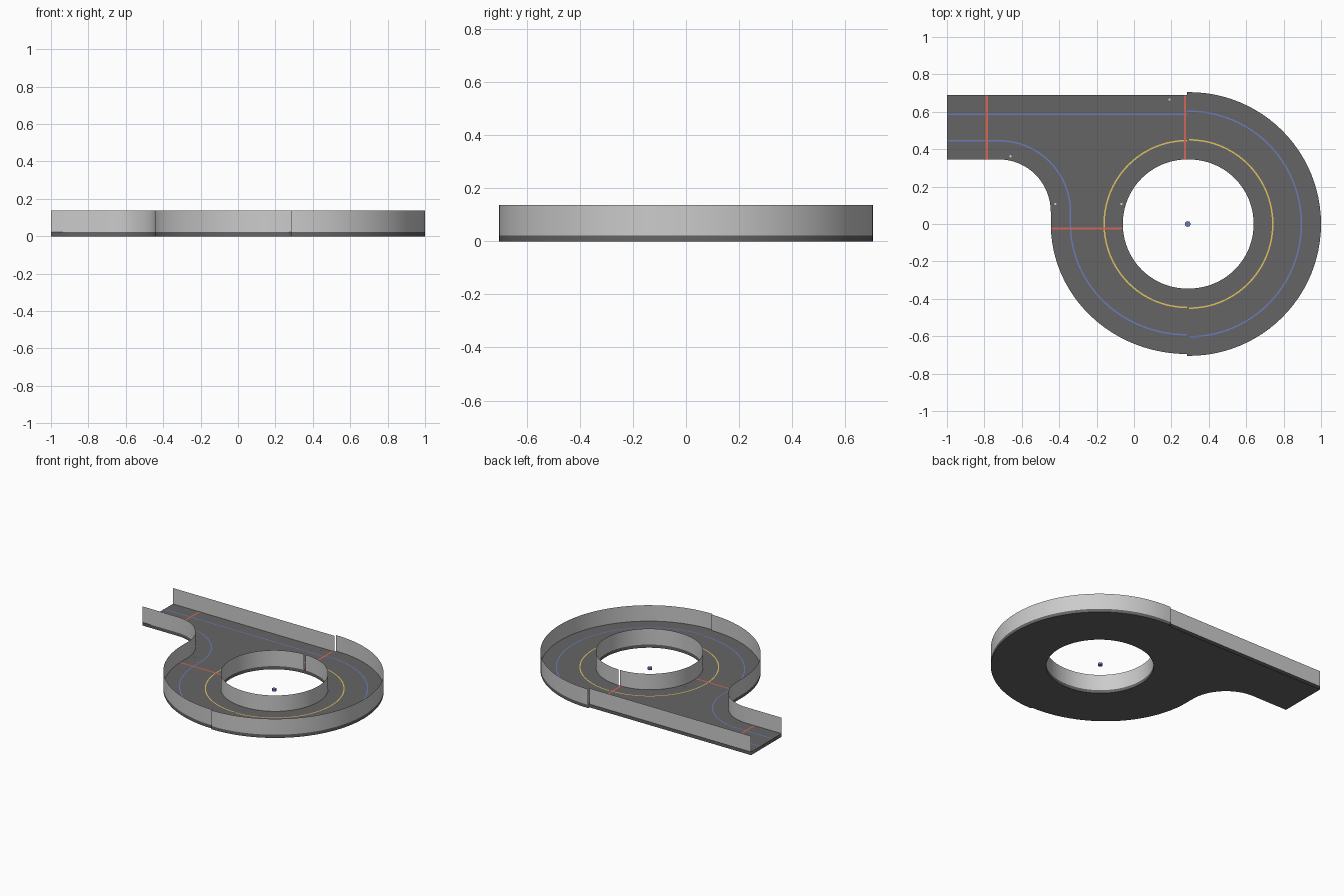
import bpy, bmesh
from math import sin, cos, pi, radians
from mathutils import Vector

if "Cube" in bpy.data.objects:
    bpy.data.objects.remove(bpy.data.objects["Cube"])

FLOOR, TOP = 0.023, 0.137      # road surface and wall top heights
XL, XR = 0.283, 0.295          # centres of left and right loop halves


def material(name, rgb):
    m = bpy.data.materials.new(name)
    m.diffuse_color = (*rgb, 1)
    m.use_nodes = True
    m.node_tree.nodes["Principled BSDF"].inputs["Base Color"].default_value = m.diffuse_color
    return m


asphalt = material("asphalt", (0.13, 0.13, 0.13))
blue = material("blue_paint", (0.15, 0.2, 0.5))
yellow = material("yellow_paint", (0.75, 0.55, 0.12))
red = material("red_paint", (0.65, 0.13, 0.1))
pale = material("pale_marker", (0.7, 0.7, 0.65))


def arc(cx, cy, rx, ry, a0, a1, n):
    return [(cx + rx * cos(radians(a0 + (a1 - a0) * i / n)),
             cy + ry * sin(radians(a0 + (a1 - a0) * i / n))) for i in range(n + 1)]


def finish(name, bm, mat=None, smooth=False):
    me = bpy.data.meshes.new(name)
    bm.to_mesh(me)
    bm.free()
    ob = bpy.data.objects.new(name, me)
    bpy.context.collection.objects.link(ob)
    if mat:
        me.materials.append(mat)
    if smooth:
        bpy.ops.object.select_all(action='DESELECT')
        ob.select_set(True)
        bpy.context.view_layer.objects.active = ob
        bpy.ops.object.shade_smooth_by_angle(angle=radians(30))
    return ob


def strip(name, left, right, mat=None, smooth=False):
    """Quad strip between two matching rows of points."""
    bm = bmesh.new()
    a = [bm.verts.new(p) for p in left]
    b = [bm.verts.new(p) for p in right]
    for i in range(len(a) - 1):
        bm.faces.new((a[i], a[i + 1], b[i + 1], b[i]))
    return finish(name, bm, mat, smooth)


def wall(name, path):
    strip(name, [(x, y, FLOOR) for x, y in path], [(x, y, TOP) for x, y in path], None, True)


def stripe(name, path, width, mat, lift=0.0015):
    left, right = [], []
    for i, p in enumerate(path):
        d = Vector(path[min(i + 1, len(path) - 1)]) - Vector(path[max(i - 1, 0)])
        n = Vector((-d.y, d.x)).normalized() * width / 2
        left.append((p[0] - n.x, p[1] - n.y, FLOOR + lift))
        right.append((p[0] + n.x, p[1] + n.y, FLOOR + lift))
    strip(name, left, right, mat)


def disc(name, x, y, r, z0, z1, mat):
    bm = bmesh.new()
    bmesh.ops.create_cone(bm, cap_ends=True, segments=12, radius1=r, radius2=r, depth=z1 - z0)
    bmesh.ops.translate(bm, verts=bm.verts, vec=(x, y, (z0 + z1) / 2))
    finish(name, bm, mat)


# Edge paths
approach = [(-1, 0.345)] + arc(-0.72, 0.065, 0.275, 0.28, 90, 0, 16)
left_outer = arc(XL, 0, 0.728, 0.695, 180, 270, 24)
right_outer = [(XL, -0.705)] + arc(XR, 0, 0.705, 0.705, -90, 90, 48) + [(XL, 0.705)]
straight = [(XL, 0.69), (-1, 0.69)]
left_hole = arc(XL, 0, 0.343, 0.345, 270, 90, 40)
right_hole = arc(XR, 0, 0.345, 0.345, 90, -90, 40)

# Road slab with the round opening
cu = bpy.data.curves.new("road_slab", 'CURVE')
cu.dimensions = '2D'
cu.fill_mode = 'BOTH'
cu.extrude = FLOOR / 2
for pts in (approach + left_outer + right_outer + straight, left_hole + right_hole):
    sp = cu.splines.new('POLY')
    sp.points.add(len(pts) - 1)
    for q, (x, y) in zip(sp.points, pts):
        q.co = (x, y, 0, 1)
    sp.use_cyclic_u = True
cu.materials.append(asphalt)
slab = bpy.data.objects.new("road_slab", cu)
bpy.context.collection.objects.link(slab)
slab.location.z = FLOOR / 2
bpy.context.view_layer.objects.active = slab
slab.select_set(True)
bpy.ops.object.convert(target='MESH')

# Thin walls along every edge
wall("approach_wall", approach + left_outer[:1])
wall("loop_left_outer_wall", left_outer)
wall("loop_right_outer_wall", right_outer)
wall("straight_wall", straight)
wall("loop_left_inner_wall", left_hole)
wall("loop_right_inner_wall", right_hole + left_hole[:1])

# Blue lane lines
stripe("lane_line_left", [(-1, 0.445)] + arc(-0.72, 0.065, 0.38, 0.38, 90, 0, 20)
       + arc(XL, 0, 0.623, 0.592, 180, 270, 24), 0.008, blue)
stripe("lane_line_right", arc(XR, 0, 0.6, 0.603, -90, 90, 48) + [(XL, 0.603)], 0.008, blue)
stripe("lane_line_straight", [(XL, 0.588), (-1, 0.588)], 0.008, blue)

# Yellow inner line
stripe("inner_line_left", arc(XL, 0, 0.443, 0.446, 270, 90, 40), 0.008, yellow)
stripe("inner_line_right", arc(XR, 0, 0.447, 0.45, 90, -90, 40), 0.008, yellow)

# Red cross lines
for name, path in (("entry_cross_line", [(-0.787, 0.345), (-0.787, 0.69)]),
                   ("top_cross_line", [(0.272, 0.345), (0.272, 0.69)]),
                   ("side_cross_line", [(-0.444, -0.024), (-0.06, -0.024)])):
    stripe(name, path, 0.012, red, 0.002)

# Small pale markers on the road
for i, (x, y) in enumerate(((0.19, 0.665), (-0.66, 0.362), (-0.42, 0.107), (-0.067, 0.107))):
    disc(f"road_marker_{i + 1}", x, y, 0.006, FLOOR - 0.002, FLOOR + 0.003, pale)

# Small hub at the loop centre
disc("centre_hub", 0.287, 0, 0.015, 0.008, FLOOR, blue)
